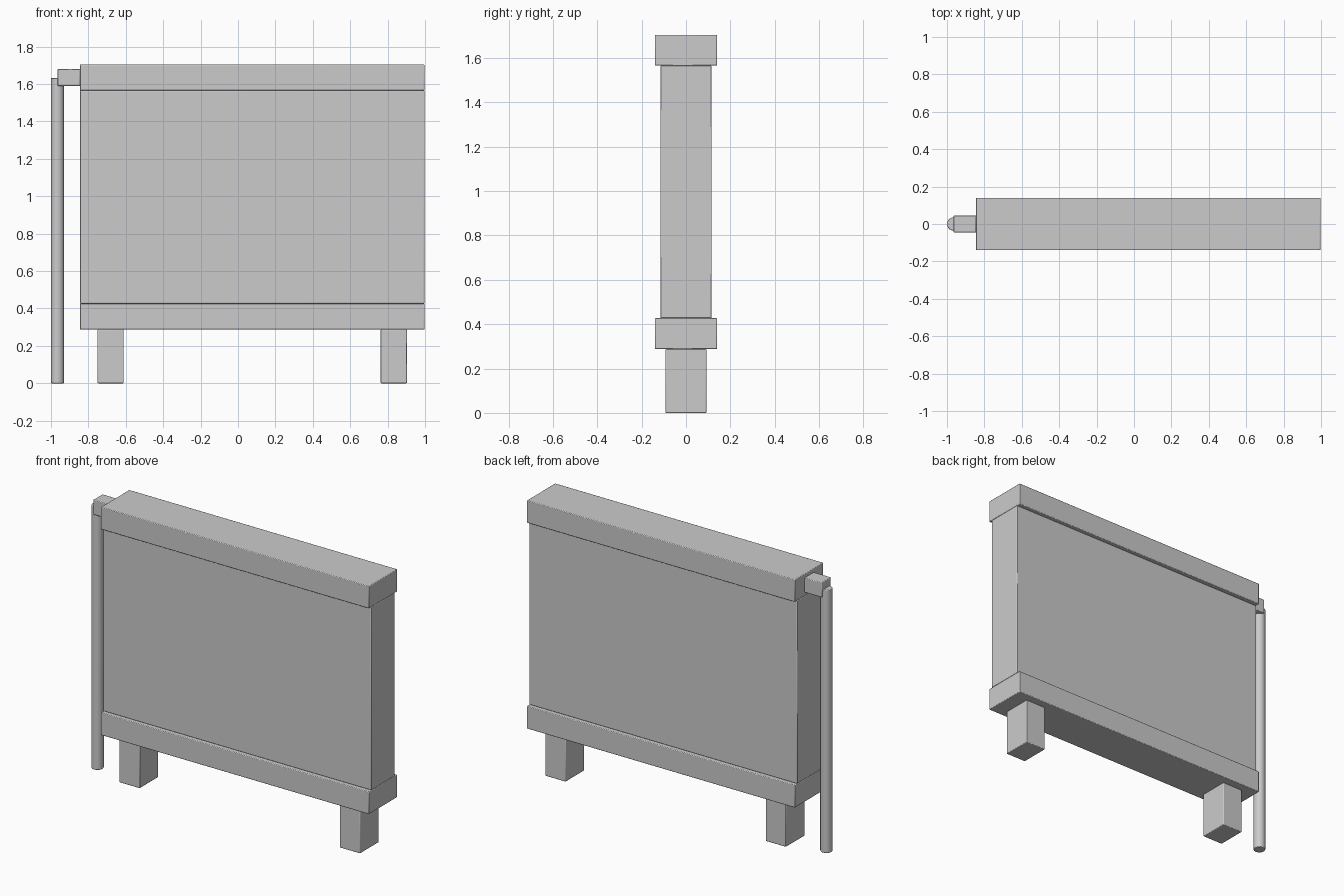
import bpy
import math

if "Cube" in bpy.data.objects:
    bpy.data.objects.remove(bpy.data.objects["Cube"])


def finish(obj, name):
    # slight softening of every hard edge
    obj.name = name
    bevel = obj.modifiers.new("edge_softening", "BEVEL")
    bevel.width = 0.004
    bevel.segments = 2
    bevel.limit_method = "ANGLE"
    bevel.angle_limit = math.radians(40)
    bpy.ops.object.shade_smooth_by_angle(angle=math.radians(30))
    return obj


def box(name, x, y_half, z):
    bpy.ops.mesh.primitive_cube_add(
        size=1, location=((x[0] + x[1]) / 2, 0, (z[0] + z[1]) / 2))
    obj = bpy.context.object
    obj.scale = (x[1] - x[0], 2 * y_half, z[1] - z[0])
    bpy.ops.object.transform_apply(location=False, rotation=False, scale=True)
    return finish(obj, name)


body_x = (-0.845, 0.997)

# main panel and the wider rails above and below it
box("main_panel", body_x, 0.116, (0.427, 1.565))
box("bottom_rail", body_x, 0.14, (0.287, 0.427))
box("top_rail", body_x, 0.14, (1.565, 1.704))

# two square feet
for side, cx in (("left", -0.681), ("right", 0.833)):
    box(side + "_foot", (cx - 0.07, cx + 0.07), 0.092, (0, 0.287))

# connector block joining the pipe to the top rail
box("pipe_connector", (-0.964, -0.845), 0.046, (1.589, 1.681))

# vertical supply pipe
bpy.ops.mesh.primitive_cylinder_add(
    vertices=24, radius=0.035, depth=1.633, location=(-0.965, 0, 1.633 / 2))
finish(bpy.context.object, "supply_pipe")
